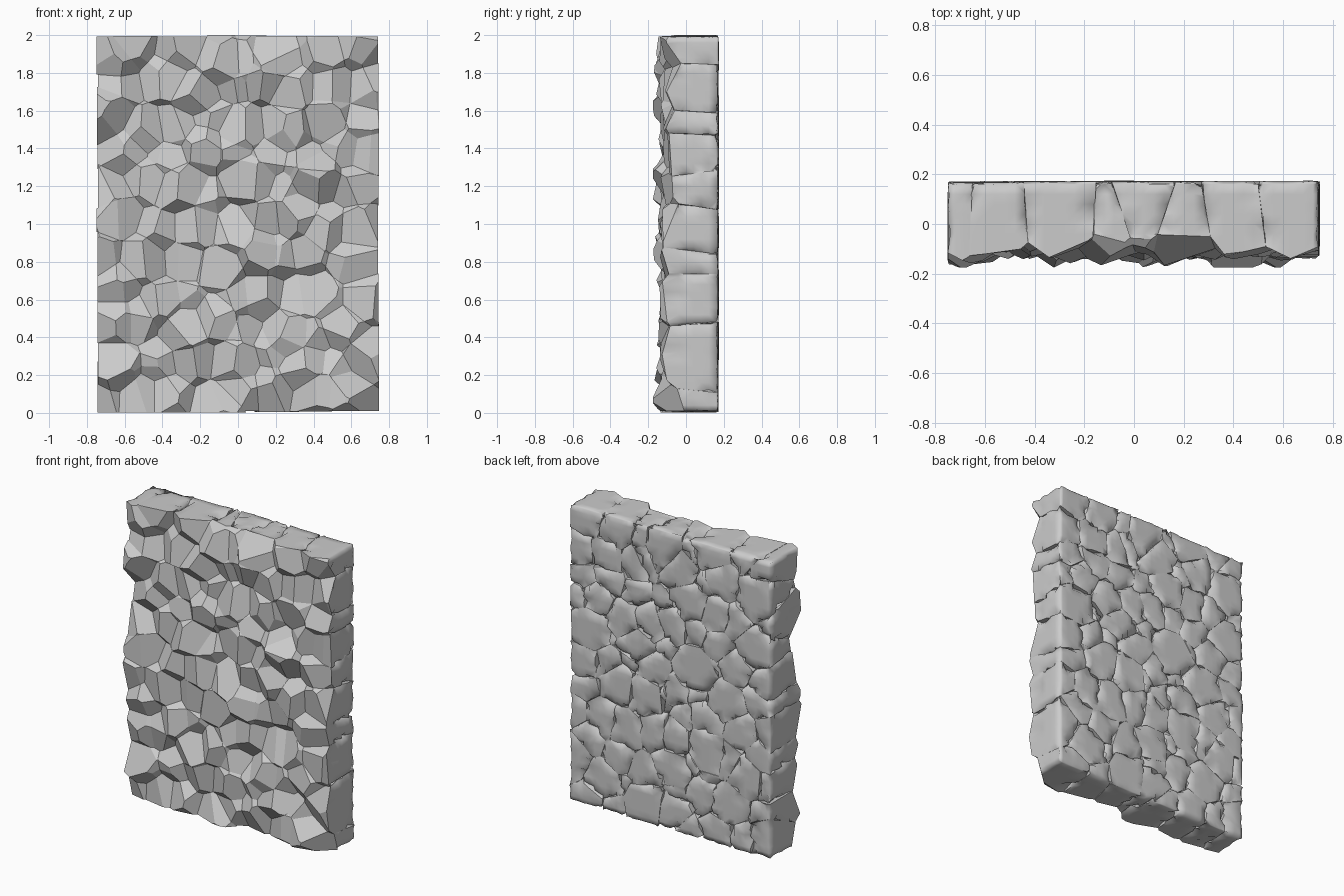
import bpy, bmesh, random
from mathutils import Vector, noise

if "Cube" in bpy.data.objects:
    bpy.data.objects.remove(bpy.data.objects["Cube"])

rng = random.Random(11)
W, H, BACK, FRONT = 0.745, 2.0, 0.17, -0.174


def seeds(cols, rows, y, dy, x0, x1, z0, z1):
    """Jittered, brick-staggered grid of stone centres."""
    pts = []
    sx, sz = (x1 - x0) / cols, (z1 - z0) / rows
    for r in range(rows):
        for c in range(cols):
            stagger = 0.25 if r % 2 else -0.25
            x = x0 + (c + 0.5 + stagger + rng.uniform(-.33, .33)) * sx
            z = z0 + (r + 0.5 + rng.uniform(-.36, .36)) * sz
            pts.append(Vector((x, y + rng.uniform(-dy, dy), z)))
    return pts


# stones that stay, and the broken-away layer that leaves the front facets
stones = seeds(8, 11, 0.0, 0.035, -0.75, 0.75, 0.0, 2.0)
broken = seeds(10, 13, -0.21, 0.04, -0.92, 0.92, -0.2, 2.2)


def box(lo, hi):
    bm = bmesh.new()
    bmesh.ops.create_cube(bm, size=1)
    for v in bm.verts:
        v.co = Vector([lo[i] if v.co[i] < 0 else hi[i] for i in range(3)])
    return bm


def cut(bm, co, no):
    """Trim a convex cell and cap the cut."""
    if not any((v.co - co).dot(no) > 1e-5 for v in bm.verts):
        return
    bmesh.ops.bisect_plane(bm, geom=bm.verts[:] + bm.edges[:] + bm.faces[:],
                           dist=1e-5, plane_co=co, plane_no=no, clear_outer=True)
    edges = [e for e in bm.edges if e.is_boundary]
    if edges:
        bmesh.ops.contextual_create(bm, geom=edges)


def outer_faces(bm, lo, hi):
    """Faces on the back, sides, top and bottom of the slab."""
    found = []
    for f in bm.faces:
        for axis, value in ((0, lo[0]), (0, hi[0]), (1, hi[1]), (2, lo[2]), (2, hi[2])):
            if all(abs(v.co[axis] - value) < 1e-4 for v in f.verts):
                found.append(f)
                break
    return found


def stone(seed):
    w = lambda a: rng.uniform(-a, a)
    lo = (-W + w(.005), FRONT, 0.005 + w(.005))
    hi = (W + w(.005), BACK + w(.004), H - 0.005 + w(.005))
    bm = box(lo, hi)
    others = sorted((p for p in stones + broken if p is not seed),
                    key=lambda p: (p - seed).length)
    for p in others:
        if (p - seed).length > 0.7:
            break
        cut(bm, (p + seed) / 2, (p - seed).normalized())
    if len(bm.faces) < 4:
        return bm
    bmesh.ops.recalc_face_normals(bm, faces=bm.faces[:])
    # grid the weathered faces
    step = 0.04
    for axis in range(3):
        no = Vector([1.0 if i == axis else 0.0 for i in range(3)])
        start, stop = min(v.co[axis] for v in bm.verts), max(v.co[axis] for v in bm.verts)
        if axis == 1:
            start = max(start, -0.05)
        k = int(start // step) + 1
        while k * step < stop - 0.01:
            fs = outer_faces(bm, lo, hi)
            es = list({e for f in fs for e in f.edges})
            vs = list({v for f in fs for v in f.verts})
            bmesh.ops.bisect_plane(bm, geom=vs + es + fs, dist=1e-5,
                                   plane_co=no * (k * step), plane_no=no)
            k += 1
    # chip the joints of the weathered faces, in patches
    fs = set(outer_faces(bm, lo, hi))
    front = {v for f in bm.faces if f not in fs and f.normal.y < -0.35 for v in f.verts}
    offset = Vector((rng.uniform(0, 50), rng.uniform(0, 50), 0))
    moves = {}
    for v in {v for f in fs for v in f.verts} - front:
        normals = [f.normal for f in v.link_faces if f in fs]
        inward = -sum(normals, Vector()).normalized()
        corner = any(a.dot(b) < 0.5 for a in normals for b in normals)
        joint = any(f not in fs for f in v.link_faces)
        near = any(f not in fs for e in v.link_edges for f in e.other_vert(v).link_faces)
        chipped = noise.noise(v.co * 14 + offset) > 0.02
        if joint:
            moves[v] = inward * (rng.uniform(.018, .04) if chipped else rng.uniform(0, .003))
        elif corner:
            moves[v] = inward * rng.uniform(.002, .014)
        elif near and chipped and rng.random() < 0.35:
            moves[v] = inward * rng.uniform(.008, .02)
    for v, d in moves.items():
        v.co += d
    for f in fs:
        f.smooth = True
    for e in bm.edges:
        e.smooth = all(f in fs for f in e.link_faces)
    return bm


# gather all the stones into one slab
wall = bmesh.new()
for s in stones:
    cell = stone(s)
    temp = bpy.data.meshes.new("cell")
    cell.to_mesh(temp)
    cell.free()
    wall.from_mesh(temp)
    bpy.data.meshes.remove(temp)
mesh = bpy.data.meshes.new("stone_wall")
wall.to_mesh(mesh)
wall.free()
bpy.context.collection.objects.link(bpy.data.objects.new("stone_wall", mesh))
